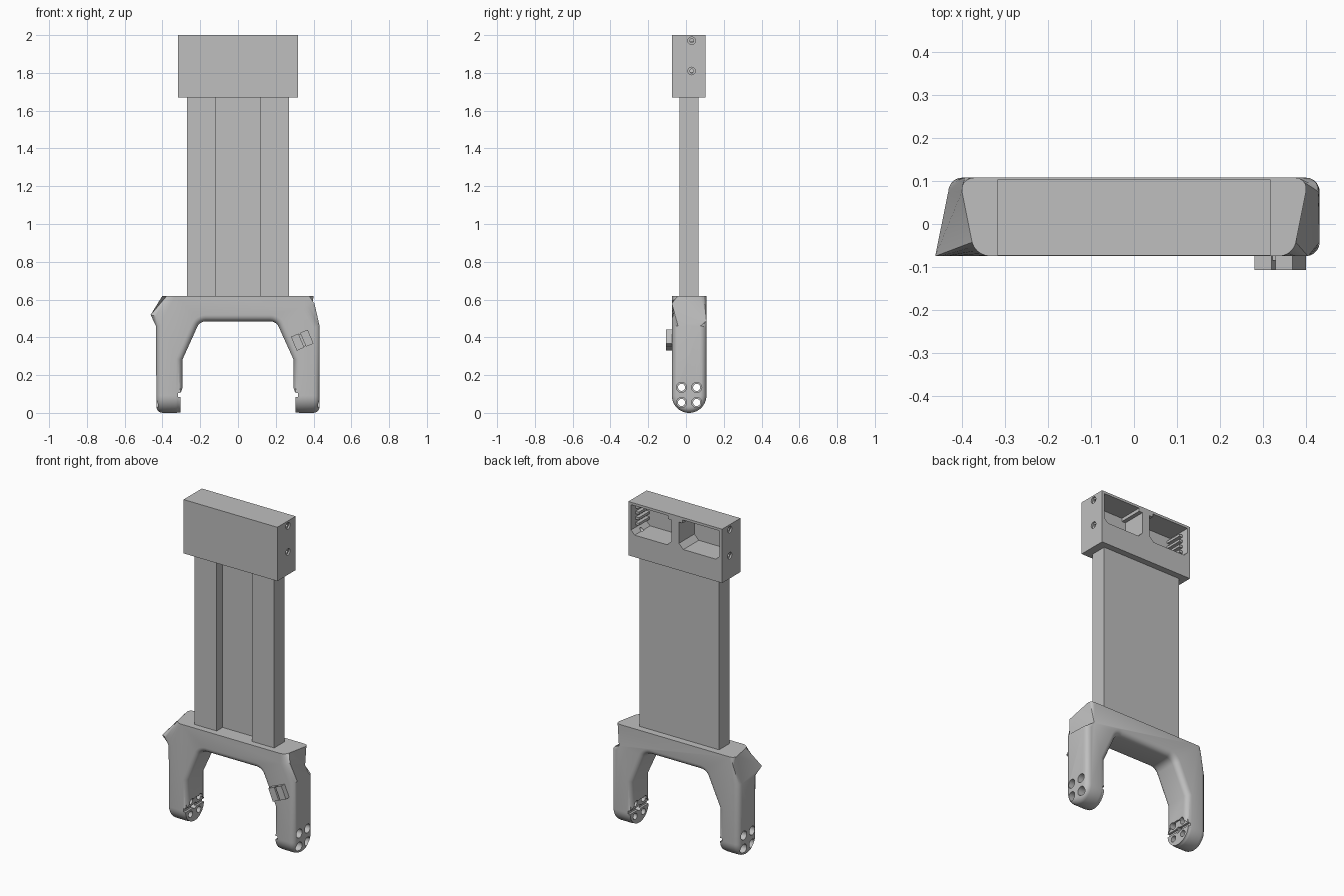
import bpy, bmesh, math
from mathutils import Vector, Matrix

if "Cube" in bpy.data.objects:
    bpy.data.objects.remove(bpy.data.objects["Cube"], do_unlink=True)

grey = bpy.data.materials.new("plain grey")
grey.use_nodes = True
grey.diffuse_color = (0.52, 0.52, 0.52, 1)
grey.node_tree.nodes["Principled BSDF"].inputs["Base Color"].default_value = (0.52, 0.52, 0.52, 1)

FRONT, BACK = -0.075, 0.108
MID, RAD = (FRONT + BACK) / 2, (BACK - FRONT) / 2


def prism(name, pts, axis, lo, hi):
    """Extrude a 2D outline along one axis."""
    place = {"x": lambda p, d: (d, p[0], p[1]),
             "y": lambda p, d: (p[0], d, p[1]),
             "z": lambda p, d: (p[0], p[1], d)}[axis]
    bm = bmesh.new()
    ends = [[bm.verts.new(place(p, d)) for p in pts] for d in (lo, hi)]
    for end in ends:
        bm.faces.new(end)
    n = len(pts)
    for i in range(n):
        j = (i + 1) % n
        bm.faces.new((ends[0][i], ends[0][j], ends[1][j], ends[1][i]))
    bmesh.ops.recalc_face_normals(bm, faces=bm.faces)
    mesh = bpy.data.meshes.new(name)
    bm.to_mesh(mesh)
    bm.free()
    mesh.materials.append(grey)
    obj = bpy.data.objects.new(name, mesh)
    bpy.context.collection.objects.link(obj)
    return obj


def box(name, x, y, z):
    return prism(name, [(x[0], y[0]), (x[1], y[0]), (x[1], y[1]), (x[0], y[1])], "z", *z)


def arc(cx, cy, r, start, end, steps):
    angles = [math.radians(start + (end - start) * i / steps) for i in range(steps + 1)]
    return [(cx + r * math.cos(a), cy + r * math.sin(a)) for a in angles]


def circle(cx, cy, r, n=24):
    return arc(cx, cy, r, 0, 360, n)[:-1]


def activate(obj):
    bpy.ops.object.select_all(action="DESELECT")
    obj.select_set(True)
    bpy.context.view_layer.objects.active = obj


def combine(obj, tool, operation="DIFFERENCE"):
    activate(obj)
    mod = obj.modifiers.new("cut", "BOOLEAN")
    mod.object, mod.operation, mod.solver = tool, operation, "EXACT"
    bpy.ops.object.modifier_apply(modifier=mod.name)
    bpy.data.objects.remove(tool, do_unlink=True)


def smooth(obj):
    activate(obj)
    bpy.ops.object.shade_smooth_by_angle(angle=math.radians(30))


# Fork: arch outline, shoulders that slant in towards the front
bend = arc(0.17, 0.435, 0.05, 23, 90, 6)
half = [(0.40, 0.62), (0.432, 0.46), (0.432, -0.1), (0.295, -0.1), (0.295, 0.28)] + bend
outline = half + [(-x, z) for x, z in reversed(half)]
fork = prism("fork", outline, "y", -0.2, 0.2)
for v in fork.data.vertices:
    if v.co.z > 0.6:
        v.co.x = math.copysign(0.37 + (v.co.y - FRONT) * 0.2, v.co.x)

# Rounded feet
stadium = arc(MID, RAD, RAD, 180, 360, 24) + [(BACK, 1), (FRONT, 1)]
combine(fork, prism("foot_shape", stadium, "x", -1, 1), "INTERSECT")

# Soft edges everywhere but the flat top
bm = bmesh.new()
bm.from_mesh(fork.data)
bmesh.ops.remove_doubles(bm, verts=bm.verts, dist=0.0001)
soft = [e for e in bm.edges if len(e.link_faces) == 2
        and e.calc_face_angle(0) > math.radians(50)
        and min(v.co.z for v in e.verts) < 0.6]
bmesh.ops.bevel(bm, geom=soft, offset=0.033, offset_type="OFFSET", segments=5,
                profile=0.5, affect="EDGES", clamp_overlap=False)
bm.to_mesh(fork.data)
bm.free()

# Wheel mounts: recessed disc, bolt holes, slot and centre bore
for s in (-1, 1):
    def span(a, b):
        return sorted((s * a, s * b))
    combine(fork, prism("recess", circle(MID, 0.05, 0.1, 40), "x", *span(0.2, 0.306)))
    combine(fork, prism("pad", circle(MID, 0.0925, 0.09, 40), "x", *span(0.305, 0.385)), "UNION")
    for y in (MID - 0.04, MID + 0.04):
        for z in (0.055, 0.135):
            combine(fork, prism("bolt_hole", circle(y, z, 0.019), "x", *span(0.2, 0.5)))
            combine(fork, prism("bolt_sink", circle(y, z, 0.027), "x", *span(0.38, 0.5)))
    combine(fork, box("slot", span(0.28, 0.318), (-0.2, 0.2), (0.085, 0.105)))
    combine(fork, prism("bore", circle(MID, 0.095, 0.018), "x", *span(0.28, 0.34)))
smooth(fork)

# Column: shallow channel down its front
channel = [(-0.27, -0.035), (-0.12, -0.035), (-0.12, 0.022), (0.12, 0.022),
           (0.12, -0.035), (0.27, -0.035), (0.27, 0.065), (-0.27, 0.065)]
prism("column", channel, "z", 0.6, 1.69)

# Head block: two pockets open at the back, screw holes in the sides
head = box("head", (-0.318, 0.318), (FRONT + 0.002, BACK - 0.004), (1.67, 2.0))
pocket = [(0.025, 1.835), (0.055, 1.805), (0.275, 1.805), (0.3, 1.83),
          (0.3, 1.985), (0.05, 1.985), (0.05, 1.965), (0.025, 1.965)]
for s in (-1, 1):
    combine(head, prism("pocket", [(s * x, z) for x, z in pocket], "y", -0.045, 0.2))
    for z in (1.81, 1.97):
        for r, depth in ((0.02, 0.308), (0.01, 0.27)):
            ends = sorted((s * depth, s * 0.4))
            combine(head, prism("screw_hole", circle(0.03, z, r), "x", *ends))
    # Stepped ribs on the outer pocket wall
    for i in range(4):
        z = 1.845 + i * 0.034
        box("pocket_rib", sorted((s * 0.278, s * 0.301)), (-0.046, 0.06), (z, z + 0.015))
smooth(head)

# Cable clip: two tilted jaws on a thin base
tilt = Matrix.Translation(Vector((0.34, 0, 0.385))) @ Matrix.Rotation(math.radians(-23), 4, "Y")
clip_parts = [box("clip_base", (-0.045, 0.045), (-0.085, -0.07), (-0.035, 0.035))]
for s in (-1, 1):
    jaw = box("clip_jaw", sorted((s * 0.005, s * 0.048)), (-0.107, -0.07), (-0.04, 0.04))
    clip_parts.append(jaw)
for part in clip_parts:
    part.data.transform(tilt)
